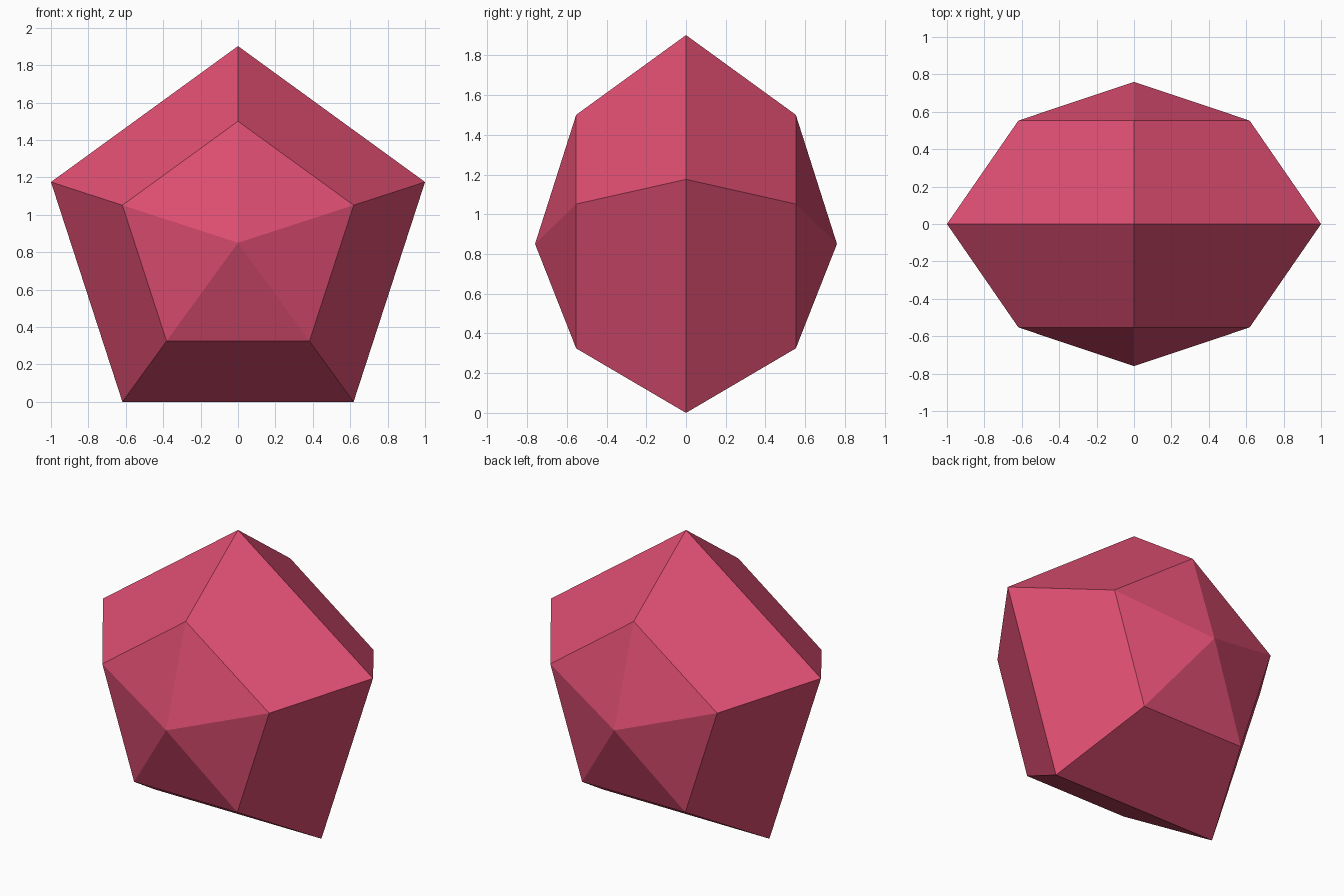
import bpy, bmesh, math

if "Cube" in bpy.data.objects:
    bpy.data.objects.remove(bpy.data.objects["Cube"])

R = 1 / math.sin(math.radians(72))    # girdle radius, so the width is 2
CZ = R * math.cos(math.radians(36))   # centre height, flat edge on z = 0
INNER, DEPTH, TIP = 0.65, 0.553, 0.76

mat = bpy.data.materials.new("rose red")
mat.diffuse_color = (0.73, 0.076, 0.167, 1)
mat.use_nodes = True
mat.node_tree.nodes["Principled BSDF"].inputs["Base Color"].default_value = mat.diffuse_color

bm = bmesh.new()


def ring(radius, y):
    """Pentagon facing the front, one corner up."""
    angles = [math.radians(72 * i) for i in range(5)]
    return [bm.verts.new((radius * math.sin(a), y, CZ + radius * math.cos(a))) for a in angles]


# Wide girdle, with a bevelled crown and shallow point on each side
girdle = ring(R, 0)
for side in (-1, 1):
    crown = ring(INNER, side * DEPTH)
    tip = bm.verts.new((0, side * TIP, CZ))
    for i in range(5):
        j = (i + 1) % 5
        bm.faces.new((girdle[i], girdle[j], crown[j], crown[i]))
        bm.faces.new((crown[i], crown[j], tip))

bmesh.ops.recalc_face_normals(bm, faces=bm.faces)
mesh = bpy.data.meshes.new("gem")
bm.to_mesh(mesh)
bm.free()
mesh.materials.append(mat)
gem = bpy.data.objects.new("gem", mesh)
bpy.context.collection.objects.link(gem)
